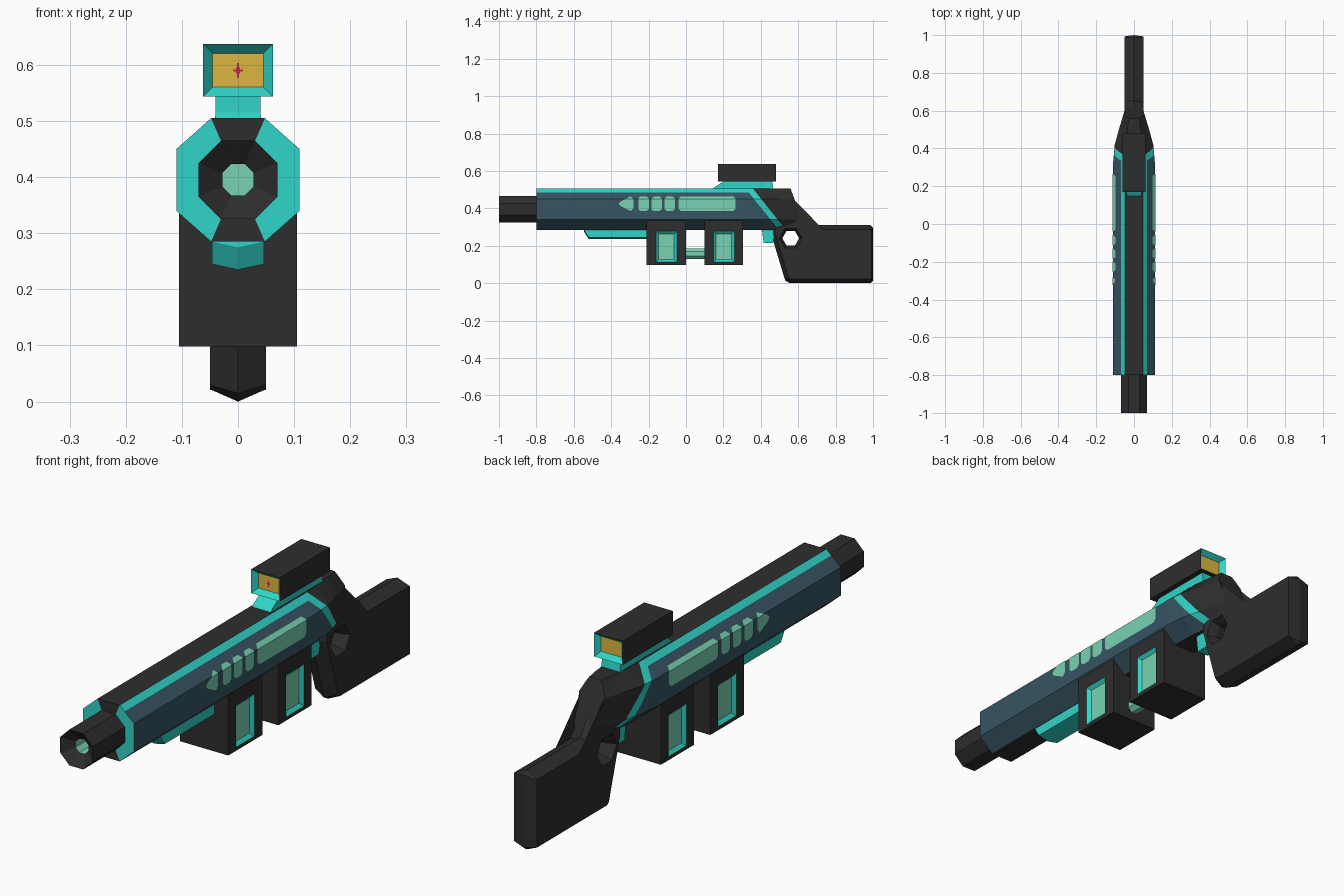
import bpy, bmesh, math
from mathutils import Vector

if "Cube" in bpy.data.objects:
    bpy.data.objects.remove(bpy.data.objects["Cube"])

COLOURS = {
    "dark": (0.027, 0.027, 0.027), "teal": (0.03, 0.66, 0.58), "slate": (0.038, 0.09, 0.125),
    "mint": (0.19, 0.65, 0.44), "yellow": (0.72, 0.47, 0.05), "red": (0.58, 0.015, 0.09)}
NAMES = list(COLOURS)
DARK, TEAL, SLATE, MINT, YELLOW, RED = range(6)
MATS = []
for n, c in COLOURS.items():
    m = bpy.data.materials.new(n)
    m.diffuse_color = (*c, 1)
    m.use_nodes = True
    m.node_tree.nodes["Principled BSDF"].inputs["Base Color"].default_value = m.diffuse_color
    MATS.append(m)


def finish(name, bm, mirror=False, recalc=True):
    if recalc:
        bmesh.ops.recalc_face_normals(bm, faces=bm.faces[:])
    me = bpy.data.meshes.new(name)
    bm.to_mesh(me)
    bm.free()
    for m in MATS:
        me.materials.append(m)
    ob = bpy.data.objects.new(name, me)
    bpy.context.collection.objects.link(ob)
    if mirror:
        ob.modifiers.new("mirror", 'MIRROR')
    return ob


def loft(rings, mat):
    """Skin a list of equal-sized rings and cap both ends."""
    bm = bmesh.new()
    vs = [[bm.verts.new(p) for p in r] for r in rings]
    k = len(rings[0])
    for a, b in zip(vs, vs[1:]):
        for i in range(k):
            bm.faces.new((a[i], a[(i + 1) % k], b[(i + 1) % k], b[i]))
    bm.faces.new(vs[0])
    bm.faces.new(vs[-1])
    bmesh.ops.recalc_face_normals(bm, faces=bm.faces[:])
    for f in bm.faces:
        f.material_index = mat
    return bm


def octagon(y, hx, hz, cx, cz, z0=0.395):
    pts = [(hx, -cz), (hx, cz), (cx, hz), (-cx, hz), (-hx, cz), (-hx, -cz), (-cx, -hz), (cx, -hz)]
    return [(x, y, z0 + z) for x, z in pts]


def rect(z, hx, y0, y1):
    return [(-hx, y0, z), (hx, y0, z), (hx, y1, z), (-hx, y1, z)]


def inset(bm, f, t, depth, ring_mat, mat):
    r = bmesh.ops.inset_individual(bm, faces=[f], thickness=t, depth=depth, use_even_offset=True)
    for g in r["faces"]:
        g.material_index = ring_mat
    f.material_index = mat


def bisect(bm, co, no, clear=False):
    return bmesh.ops.bisect_plane(bm, geom=bm.verts[:] + bm.edges[:] + bm.faces[:],
                                  plane_co=co, plane_no=no, clear_outer=clear)


# octagonal body, tapering into the neck, with cut teal bands
bm = loft([octagon(y, w, 0.11, w * 0.436, 0.055) for y, w in
           ((-0.8, 0.11), (0.33, 0.11), (0.42, 0.102), (0.5, 0.08), (0.6, 0.05), (0.67, 0.05))], DARK)
bmesh.ops.poke(bm, faces=[f for f in bm.faces if f.calc_center_median().y < -0.79])
diag_co, diag_no = Vector((0, 0.53, 0.29)), Vector((0, 0.782, 0.624))
bisect(bm, (0, 0, 0.486), (0, 0, 1))
bisect(bm, diag_co, diag_no)
bisect(bm, diag_co - diag_no * 0.03, diag_no)
cut = bisect(bm, (0, 0.56, 0.503), (0, 0.936, 0.352), True)["geom_cut"]
bmesh.ops.holes_fill(bm, edges=[e for e in cut if isinstance(e, bmesh.types.BMEdge)], sides=0)
bm.normal_update()
for f in bm.faces:
    c = f.calc_center_median()
    d = (c - diag_co).dot(diag_no)
    if c.y < -0.799:
        f.material_index = TEAL if abs(c.x) > abs(c.z - 0.395) * 0.43 else DARK
    elif d > 0 or abs(f.normal.z) > 0.9:
        f.material_index = DARK
    else:
        f.material_index = TEAL if d > -0.03 or c.z > 0.486 else SLATE
finish("body", bm)

# muzzle with a coned bore
bm = loft([octagon(y, r, r, r * 0.43, r * 0.43) for y, r in
           ((-0.78, 0.07), (-1.0, 0.07), (-0.965, 0.028), (-0.9, 0.028))], DARK)
for f in bm.faces:
    c = f.calc_center_median()
    if c.y > -0.96 and abs(c.x) < 0.03 and abs(c.z - 0.395) < 0.03 and c.y < -0.85:
        f.material_index = MINT
finish("muzzle", bm)

# side markings: sheets that follow the flat side and the upper chamfer
def chamfered(y0, y1, c):
    a, b = 0.385, 0.464
    return [(y0 + c, a), (y1 - c, a), (y1, a + c), (y1, b - c), (y1 - c, b), (y0 + c, b), (y0, b - c), (y0, a + c)]

bm = bmesh.new()
shapes = [chamfered(-0.04, 0.265, 0.013)]
shapes += [chamfered(y, y + 0.056, 0.012) for y in (-0.115, -0.185, -0.255)]
shapes.append([(-0.36, 0.425), (-0.345, 0.41), (-0.295, 0.385), (-0.282, 0.40), (-0.282, 0.45), (-0.295, 0.464), (-0.345, 0.44)])
for s in shapes:
    bm.faces.new([bm.verts.new((0.113, y, z)) for y, z in s]).material_index = MINT
bisect(bm, (0, 0, 0.45), (0, 0, 1))
for v in bm.verts:
    v.co.x = 0.113 - max(0, v.co.z - 0.45) * 1.127
finish("side_markings", bm, mirror=True, recalc=False)

# stock: half profile with a central ridge, mirrored, with a hexagonal hole
profile = [(0.46, 0.31), (0.5, 0.42), (0.54, 0.49), (0.562, 0.495), (0.605, 0.38), (0.655, 0.31), (0.985, 0.31),
           (1.0, 0.295), (1.0, 0.012), (0.988, 0), (0.555, 0), (0.53, 0.015), (0.455, 0.265)]
bm = bmesh.new()
f = bm.faces.new([bm.verts.new((0, y, z)) for y, z in profile])
f.normal_update()
if f.normal.x < 0:
    f.normal_flip()
inset(bm, f, 0.022, 0.05, DARK, DARK)
for v in bm.verts:
    if v.co.x > 0.02 and v.co.y > 0.95:
        v.co.y = max(v.co.y + 0.014, 0.98)
stock = finish("stock", bm, mirror=True, recalc=False)
hexes = [[(x, 0.56 + r * math.cos(i * math.pi / 3), 0.24 + r * math.sin(i * math.pi / 3)) for i in range(6)]
         for x, r in ((-0.06, 0.066), (-0.015, 0.045), (0.015, 0.045), (0.06, 0.066))]
cutter = finish("hole_cutter", loft(hexes, DARK))
cutter.hide_render = True
cutter.hide_viewport = True
mod = stock.modifiers.new("hole", 'BOOLEAN')
mod.object = cutter
mod.operation = 'DIFFERENCE'
mod.solver = 'EXACT'

# two power cells with recessed side windows
for name, y0, y1 in (("front_cell", -0.21, 0.0), ("rear_cell", 0.1, 0.305)):
    bm = loft([rect(0.098, 0.105, y0, y1), rect(0.335, 0.105, y0, y1)], DARK)
    mid = (y0 + y1) / 2
    for f in [f for f in bm.faces if abs(f.normal.x) > 0.9]:
        inset(bm, f, 0.04, 0, DARK, TEAL)
        for v in f.verts:
            v.co.y = mid + math.copysign(0.056, v.co.y - mid)
            v.co.z = 0.278 if v.co.z > 0.2 else 0.112
        inset(bm, f, 0.014, -0.012, TEAL, MINT)
    finish(name, bm)

# rod joining the cells
ring = [(0.03 * math.cos(i * math.pi / 4 + math.pi / 8), 0.03 * math.sin(i * math.pi / 4 + math.pi / 8)) for i in range(8)]
finish("cell_rod", loft([[(x, y, 0.158 + z) for x, z in ring] for y in (-0.02, 0.12)], MINT))

# teal fore rail with a shallow V underside
def rail(y, low):
    return [(0.046, y, 0.295), (-0.046, y, 0.295), (-0.046, y, low + 0.01), (0, y, low), (0.046, y, low + 0.01)]

finish("fore_rail", loft([rail(-0.545, 0.275), rail(-0.52, 0.235), rail(-0.19, 0.235)], TEAL))

# trigger
finish("trigger", loft([rect(0.215, 0.025, 0.415, 0.465), rect(0.295, 0.025, 0.405, 0.48)], TEAL))

# sight mount and sight with recessed lenses at both ends
finish("sight_mount", loft([rect(0.495, 0.042, 0.135, 0.468), rect(0.515, 0.04, 0.155, 0.465),
                            rect(0.55, 0.04, 0.21, 0.46)], TEAL))
bm = loft([rect(0.544, 0.062, 0.17, 0.48), rect(0.637, 0.062, 0.17, 0.48)], DARK)
for f in [f for f in bm.faces if abs(f.normal.y) > 0.9]:
    inset(bm, f, 0.017, -0.02, TEAL, YELLOW)
finish("sight", bm)

# red aiming mark on the front lens
bm = bmesh.new()
for hx, hz in ((0.009, 0.0015), (0.0015, 0.013), (0.004, 0.005)):
    bm.faces.new([bm.verts.new((x, 0.188, 0.59 + z)) for x, z in
                  ((-hx, -hz), (hx, -hz), (hx, hz), (-hx, hz))]).material_index = RED
finish("aiming_mark", bm, recalc=False)
